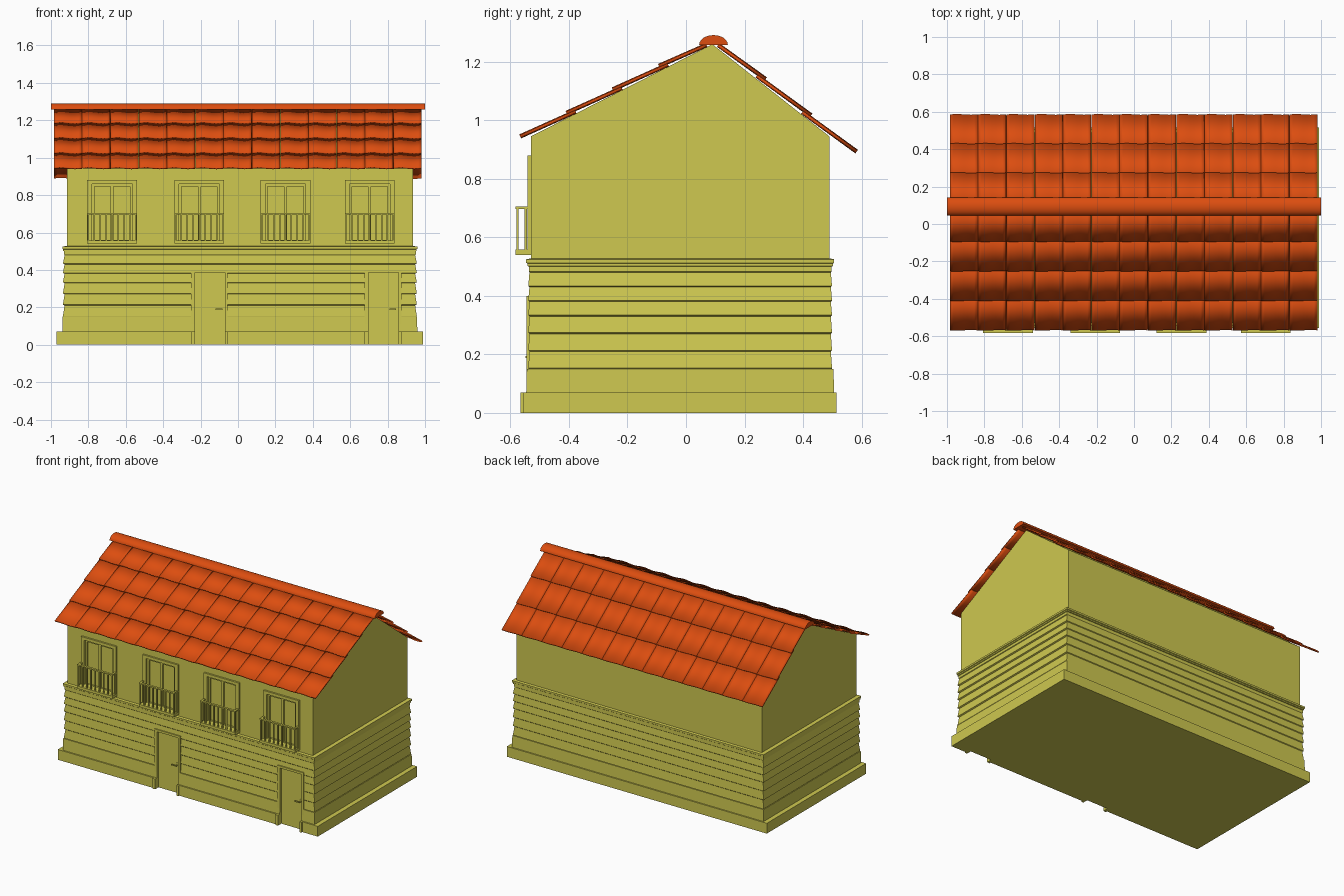
import bpy, bmesh, math
from mathutils import Vector

if "Cube" in bpy.data.objects:
    bpy.data.objects.remove(bpy.data.objects["Cube"])

def material(name, color):
    m = bpy.data.materials.new(name)
    m.diffuse_color = (*color, 1)
    m.use_nodes = True
    m.node_tree.nodes["Principled BSDF"].inputs["Base Color"].default_value = m.diffuse_color
    return m

WALL = material("wall_yellow", (0.62, 0.58, 0.08))
ROOF = material("roof_orange", (0.72, 0.075, 0.005))

def finish(name, bm, mat, smooth=False):
    bmesh.ops.recalc_face_normals(bm, faces=bm.faces)
    me = bpy.data.meshes.new(name)
    bm.to_mesh(me)
    bm.free()
    me.materials.append(mat)
    ob = bpy.data.objects.new(name, me)
    bpy.context.collection.objects.link(ob)
    if smooth:
        bpy.ops.object.select_all(action='DESELECT')
        ob.select_set(True)
        bpy.context.view_layer.objects.active = ob
        bpy.ops.object.shade_smooth_by_angle(angle=math.radians(35))
    return ob

def add_box(bm, x0, x1, y0, y1, z0, z1):
    vs = bmesh.ops.create_cube(bm, size=1)['verts']
    for v in vs:
        v.co = ((x0 + x1) / 2 + v.co.x * (x1 - x0),
                (y0 + y1) / 2 + v.co.y * (y1 - y0),
                (z0 + z1) / 2 + v.co.z * (z1 - z0))

def boxes(name, items, mat=WALL):
    bm = bmesh.new()
    for b in items:
        add_box(bm, *b)
    return finish(name, bm, mat)

DOORS = [(-0.25, -0.055), (0.677, 0.874)]
WINDOWS = [-0.673, -0.207, 0.254, 0.704]
CX, CY, HX, HY = 0.01, -0.02, 0.925, 0.51

# House body: stacked rectangular rings (z, extra x, extra y)
rings = [(0.0, .024, .016), (0.07, .024, .016), (0.15, .022, .014), (0.15, .018, .008)]
bands = [0.15, 0.21, 0.27, 0.33, 0.38, 0.43, 0.48]
for a, b in zip(bands, bands[1:]):
    rings += [(a + .004, .021, .009), (b, .012, .005)]
rings += [(0.483, .016, .007), (0.50, .016, .007), (0.502, .020, .012), (0.51, .020, .012),
          (0.513, .024, .016), (0.525, .024, .016), (0.528, 0, 0), (0.945, 0, 0)]
bm = bmesh.new()
prev = None
for z, ex, ey in rings:
    ring = [bm.verts.new((CX + sx * (HX + ex), CY + sy * (HY + ey), z))
            for sx, sy in ((-1, -1), (1, -1), (1, 1), (-1, 1))]
    if prev:
        for i in range(4):
            j = (i + 1) % 4
            bm.faces.new((prev[i], prev[j], ring[j], ring[i]))
    else:
        bm.faces.new(ring)
    prev = ring
# Gable top
r0, r1 = (bm.verts.new((CX + s * HX, 0.09, 1.26)) for s in (-1, 1))
a, b, c, d = prev
for f in ((a, b, r1, r0), (b, c, r1), (c, d, r0, r1), (d, a, r0)):
    bm.faces.new(f)
body = finish("house_body", bm, WALL)

# Openings cut for doors and windows
cuts = [(x0 + .02, x1 - .015, -0.7, -0.522, -0.1, 0.385) for x0, x1 in DOORS]
cuts += [(x - .11, x + .11, -0.7, -0.518, 0.56, 0.862) for x in WINDOWS]
cutter = boxes("opening_cutter", cuts)
cutter.hide_render = True
cutter.hide_set(True)
mod = body.modifiers.new("openings", 'BOOLEAN')
mod.object, mod.solver = cutter, 'EXACT'

# Plinth, split at the doors
xs = [-0.97, DOORS[0][0], DOORS[0][1], DOORS[1][0], DOORS[1][1], 0.99]
plinth = [(xs[i], xs[i + 1], -0.555, -0.50, 0, 0.07) for i in (0, 2, 4)]
plinth += [(-0.97, 0.99, -0.515, 0.515, 0, 0.07)]
boxes("plinth", plinth)

# Doors: frame, feet, leaf and handle
for n, (x0, x1) in enumerate(DOORS, 1):
    boxes(f"door_frame_{n}", [
        (x0, x0 + .02, -0.545, -0.515, 0, 0.40),
        (x1 - .015, x1, -0.545, -0.515, 0, 0.40),
        (x0, x1, -0.545, -0.515, 0.385, 0.40),
        (x0, x0 + .02, -0.565, -0.52, 0, 0.07),
        (x1 - .015, x1, -0.565, -0.52, 0, 0.07)])
    boxes(f"door_leaf_{n}", [
        (x0 + .02, x1 - .015, -0.528, -0.515, 0, 0.385)])
    boxes(f"door_handle_{n}", [
        (x1 - .065, x1 - .028, -0.548, -0.542, 0.187, 0.194),
        (x1 - .035, x1 - .028, -0.545, -0.525, 0.187, 0.194),
        (x1 - .038, x1 - .025, -0.531, -0.525, 0.175, 0.205)])

# Windows with balconies
for n, x in enumerate(WINDOWS, 1):
    w = 0.133
    f0, f1 = -0.542, -0.515
    boxes(f"window_frame_{n}", [
        (x - w, x - w + .025, f0, f1, 0.54, 0.88),
        (x + w - .025, x + w, f0, f1, 0.54, 0.88),
        (x - w, x + w, f0, f1, 0.86, 0.88)])
    boxes(f"window_sash_{n}", [
        (x - .11, x - .095, -0.528, f1, 0.56, 0.862),
        (x + .095, x + .11, -0.528, f1, 0.56, 0.862),
        (x - .008, x + .008, -0.528, f1, 0.56, 0.862),
        (x - .11, x + .11, -0.528, f1, 0.847, 0.862)])
    rail = [(x - w, x + w, -0.583, -0.525, 0.54, 0.558),
            (x - w, x + w, -0.583, -0.568, 0.697, 0.705)]
    for s in (-1, 1):
        e = x + s * (w - .006)
        rail += [(e - .006, e + .006, -0.583, -0.53, 0.697, 0.705),
                 (e - .004, e + .004, -0.552, -0.544, 0.555, 0.70)]
    for i in range(9):
        bx = x + (i / 4 - 1) * (w - .006)
        rail.append((bx - .004, bx + .004, -0.580, -0.572, 0.555, 0.70))
    boxes(f"balcony_{n}", rail)

# Roof tiles: overlapping rows, each tile gently waved across its width
def roof_side(name, low, high, rows, overlap, cols=13, x0=-0.985, x1=0.982):
    low, high = Vector((0, *low)), Vector((0, *high))
    up = (high - low).normalized()
    nrm = Vector((0, -up.z, up.y))
    if nrm.z < 0:
        nrm = -nrm
    step = (high - low).length / rows
    width = (x1 - x0) / cols
    bm = bmesh.new()
    for r in range(rows):
        p = low + up * (step * r) + nrm * .010
        q = low + up * min(step * (r + 1) + overlap, step * rows)
        for c in range(cols):
            pair = []
            for k in range(9):
                u = k / 8
                x = Vector((x0 + width * c + .001 + (width - .002) * u, 0, 0))
                h = nrm * (.003 * math.sin(2 * math.pi * u))
                v = bm.verts.new(p + x + h), bm.verts.new(q + x + h)
                if pair:
                    bm.faces.new((pair[0], v[0], v[1], pair[1]))
                pair = v
    ob = finish(name, bm, ROOF, True)
    s = ob.modifiers.new("thickness", 'SOLIDIFY')
    s.thickness, s.offset = 0.009, 0
    return ob

roof_side("roof_tiles_front", (-0.562, 0.936), (0.07, 1.257), 4, 0.03)
roof_side("roof_tiles_back", (0.577, 0.885), (0.11, 1.257), 3, 0.03)

# Rounded ridge cap
bm = bmesh.new()
ends = []
for x in (-1, 1):
    ends.append([bm.verts.new((x, 0.094 + .049 * math.cos(t), 1.258 + .033 * math.sin(t)))
                 for t in (math.pi * i / 12 for i in range(13))])
for i in range(13):
    j = (i + 1) % 13
    bm.faces.new((ends[0][i], ends[0][j], ends[1][j], ends[1][i]))
for e in ends:
    bm.faces.new(e)
finish("ridge_cap", bm, ROOF, True)
